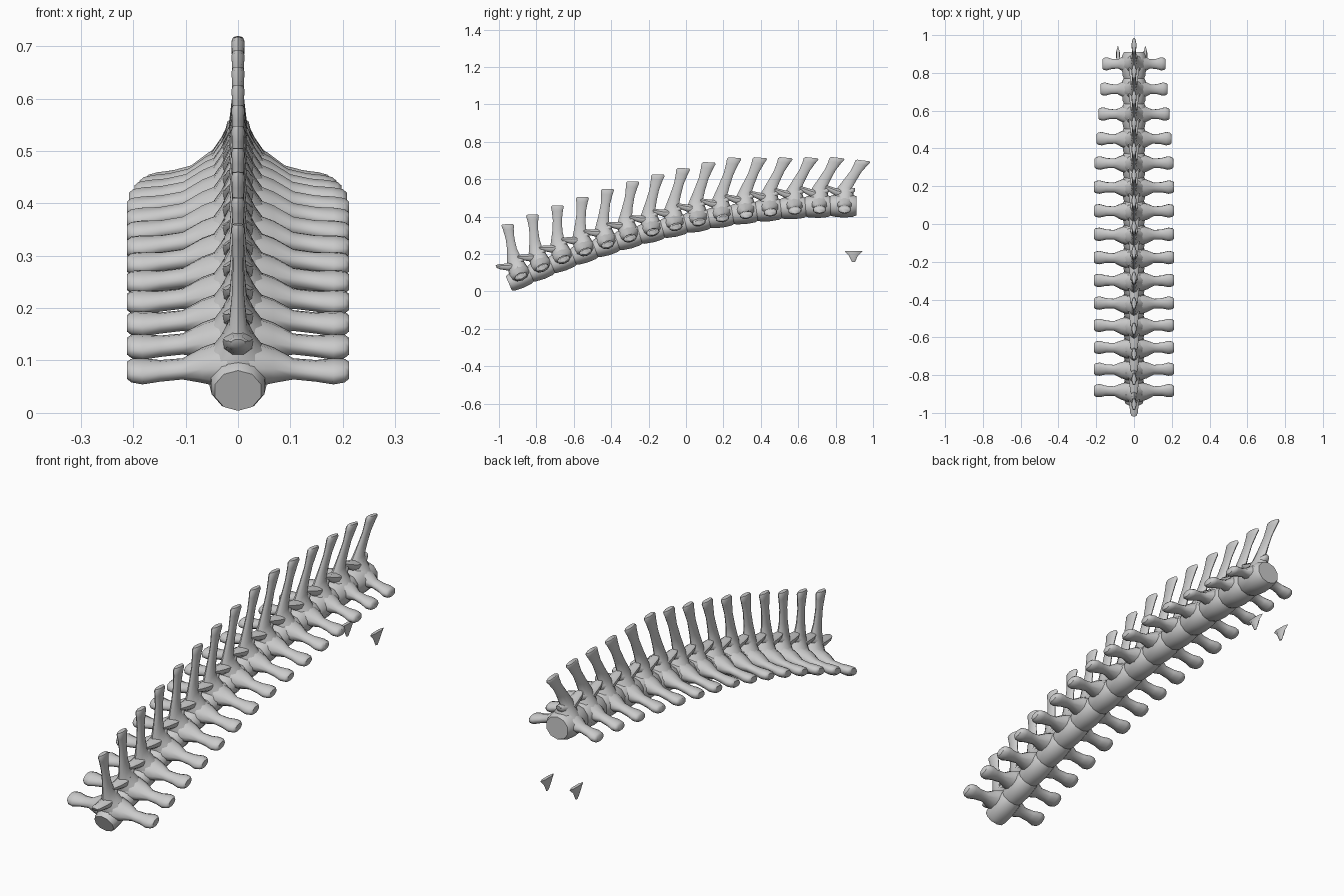
import bpy, bmesh, math
from mathutils import Vector

cube = bpy.data.objects.get("Cube")
if cube:
    bpy.data.objects.remove(cube, do_unlink=True)

bone = bpy.data.materials.new("bone_grey")
bone.use_nodes = True
bone.diffuse_color = (0.6, 0.6, 0.6, 1)
bsdf = bone.node_tree.nodes["Principled BSDF"]
bsdf.inputs["Base Color"].default_value = (0.6, 0.6, 0.6, 1)
bsdf.inputs["Roughness"].default_value = 0.8

COUNT = 15
SIDES = 10
X = Vector((1, 0, 0))
Y = Vector((0, 1, 0))
Z = Vector((0, 0, 1))


def loft(bm, rings, sides=SIDES):
    """Skin elliptical rings given as (centre, half axis, half axis)."""
    loops = []
    for centre, a, b in rings:
        loops.append([bm.verts.new(centre + a * math.cos(t) + b * math.sin(t))
                      for t in (math.tau * (k + 0.5) / sides for k in range(sides))])
    for low, high in zip(loops, loops[1:]):
        for k in range(sides):
            j = (k + 1) % sides
            bm.faces.new((low[k], low[j], high[j], high[k]))
    bm.faces.new(loops[0])
    bm.faces.new(loops[-1])


def finish(bm, name):
    bmesh.ops.recalc_face_normals(bm, faces=bm.faces)
    mesh = bpy.data.meshes.new(name)
    bm.to_mesh(mesh)
    bm.free()
    obj = bpy.data.objects.new(name, mesh)
    mesh.materials.append(bone)
    bpy.context.collection.objects.link(obj)
    bpy.ops.object.select_all(action="DESELECT")
    obj.select_set(True)
    bpy.context.view_layer.objects.active = obj
    bpy.ops.object.shade_smooth_by_angle(angle=math.radians(50))


def add_vertebra(i):
    bm = bmesh.new()
    f = i / (COUNT - 1)
    # Position and direction along the arched spinal column
    y = -0.88 + 0.1122 * i + 0.0008 * i * i
    z = 0.36 + 0.2136 * y - 0.1267 * y * y
    along = Vector((0, 1, 0.2136 - 0.2534 * y)).normalized()
    up = X.cross(along)
    centre = Vector((0, y, z))

    def local(x, t, n):
        return centre + X * x + along * t + up * n

    # Bead-shaped body, fullest in the middle
    size = 0.05 + 0.01 * f
    half = 0.066 + 0.006 * f
    rise = 0.01 * f - 0.002
    bead = ((-1, 0.84), (-0.75, 0.96), (0, 1.05), (0.7, 1), (1, 0.84))
    loft(bm, [(local(0, t * half - 0.008, rise), X * size * r * 1.1, up * size * r)
              for t, r in bead])

    # Arch sweeping up into the tall blade-like spinous process
    tip = Vector((0, y - 0.075 + 0.021 * i - 0.0006 * i * i,
                  min(0.715, 0.36 + 0.0525 * i - 0.0014 * i * i)))
    if i == COUNT - 1:
        tip.z = 0.7
    shoulder = local(0, 0.002, 0.105)
    grow = 0.9 + 0.2 * f
    blade = [(local(0, 0, 0.02), X * 0.078, along * 0.055),
             (local(0, 0, 0.045), X * 0.056, along * 0.052),
             (local(0, 0, 0.075), X * 0.034, along * 0.047),
             (shoulder, X * 0.018, along * 0.039)]
    slant = (Y - Z * 0.2 * (f - 0.3)).normalized()
    for t, wide, deep in ((0.3, 0.012, 0.029), (0.6, 0.01, 0.026),
                          (0.85, 0.012, 0.032), (0.96, 0.013, 0.037), (1, 0.01, 0.031)):
        blade.append((shoulder.lerp(tip, t), X * wide, slant * deep * grow))
    loft(bm, blade)

    # Joint hooks: a longer one forward, a short one behind
    loft(bm, [(local(0, 0, 0.065), X * 0.034, up * 0.03),
              (local(0, -0.05, 0.083), X * 0.026, up * 0.022),
              (local(0, -0.085, 0.1), X * 0.022, up * 0.016),
              (local(0, -0.1, 0.108), X * 0.014, up * 0.009)], 8)
    loft(bm, [(local(0, 0, 0.075), X * 0.03, up * 0.028),
              (local(0, 0.042, 0.088), X * 0.02, up * 0.017),
              (local(0, 0.056, 0.094), X * 0.012, up * 0.009)], 8)

    # Paddle-shaped transverse processes, drooping more toward the rear
    reach = min(0.212, 0.168 + 0.01 * (COUNT - 1 - i))
    droop = 0.024 * f - 0.008
    paddle = ((0.1, 0.022, 0.058, 0.046), (0.32, 0.018, 0.044, 0.032),
              (0.5, 0.009, 0.026, 0.019), (0.7, 0.003, 0.028, 0.019),
              (0.86, 0, 0.037, 0.022), (0.96, 0, 0.033, 0.02),
              (1, 0, 0.025, 0.014))
    for side in (-1, 1):
        loft(bm, [(local(side * reach * x, 0, n - droop * x * x), along * t, up * h)
                  for x, n, t, h in paddle])
    finish(bm, f"vertebra_{i + 1}")


for i in range(COUNT):
    add_vertebra(i)

# Two loose bone chips below the rear end
for name, x in (("chip_right", -0.085), ("chip_left", 0.06)):
    bm = bmesh.new()
    loft(bm, [(Vector((x, 0.895, 0.157)), X * 0.003, Y * 0.008),
              (Vector((x, 0.895, 0.19)), X * 0.012, Y * 0.024),
              (Vector((x, 0.897, 0.215)), X * 0.008, Y * 0.048)], 6)
    finish(bm, name)
